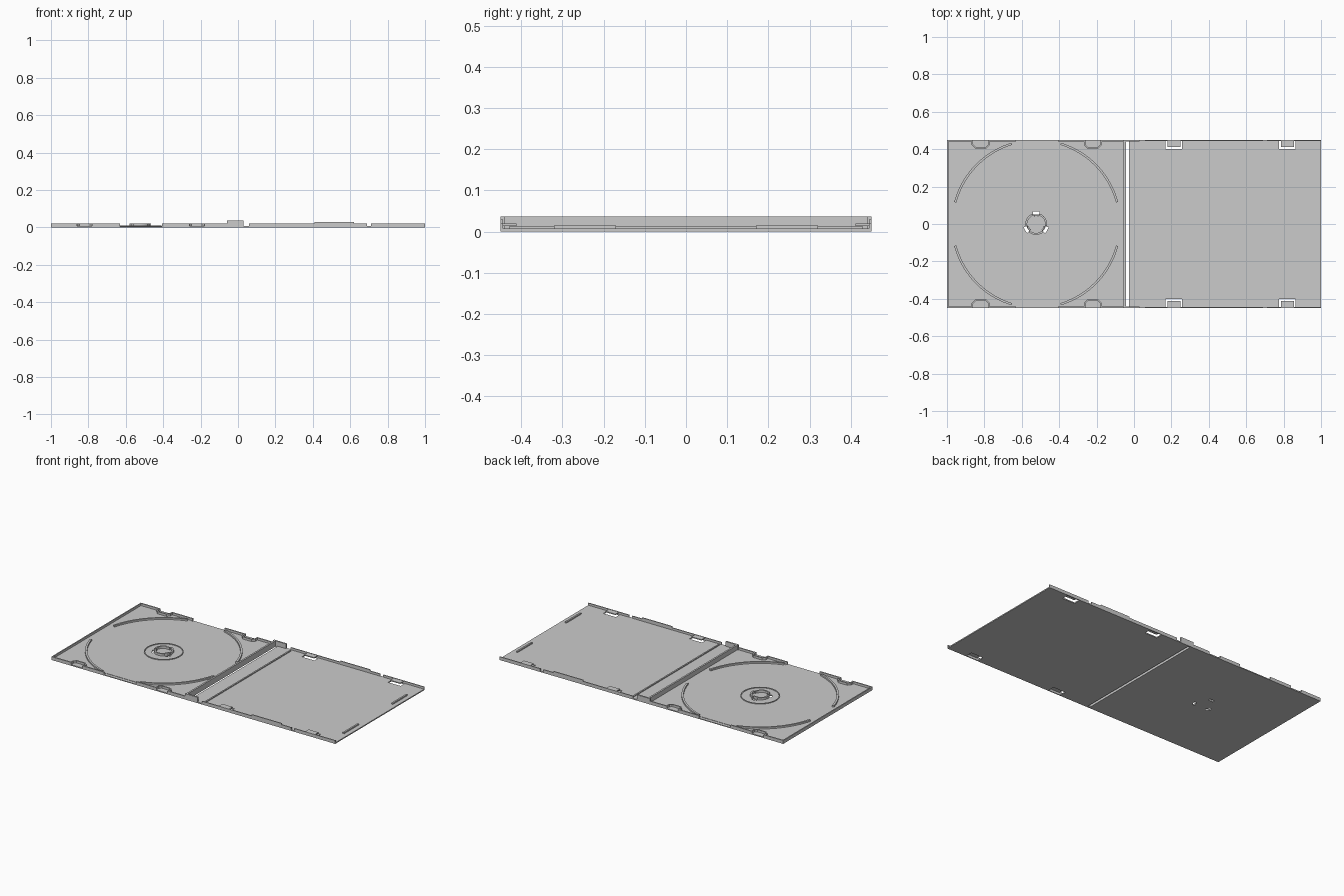
import bpy, bmesh
from math import cos, sin, radians
from mathutils import Vector

cube = bpy.data.objects.get("Cube")
if cube:
    bpy.data.objects.remove(cube, do_unlink=True)

grey = bpy.data.materials.new("light grey plastic")
grey.use_nodes = True
colour = (0.6, 0.6, 0.6, 1)
grey.diffuse_color = colour
grey.node_tree.nodes["Principled BSDF"].inputs["Base Color"].default_value = colour

FLOOR, WALL, EDGE, SPINE = 0.007, 0.021, 0.45, 0.037
HUB = Vector((-0.523, 0))


def finish(name, bm):
    bmesh.ops.recalc_face_normals(bm, faces=bm.faces)
    mesh = bpy.data.meshes.new(name)
    bm.to_mesh(mesh)
    bm.free()
    mesh.materials.append(grey)
    obj = bpy.data.objects.new(name, mesh)
    bpy.context.collection.objects.link(obj)
    return obj


def prism(name, outline, z0, z1):
    bm = bmesh.new()
    face = bm.faces.new([bm.verts.new((p[0], p[1], z0)) for p in outline])
    top = bmesh.ops.extrude_face_region(bm, geom=[face])["geom"]
    verts = [v for v in top if isinstance(v, bmesh.types.BMVert)]
    bmesh.ops.translate(bm, vec=(0, 0, z1 - z0), verts=verts)
    return finish(name, bm)


def box(name, x0, x1, y0, y1, z0, z1):
    return prism(name, [(x0, y0), (x1, y0), (x1, y1), (x0, y1)], z0, z1)


def strip(name, path, width, z0, z1, closed=False):
    """Upright wall along a path, thickened to the right of its direction."""
    pts = [Vector(p) for p in path]
    n = len(pts)
    bm = bmesh.new()
    rows = []
    for i, p in enumerate(pts):
        before = pts[i - 1] if i or closed else None
        after = pts[(i + 1) % n] if i < n - 1 or closed else None
        dirs = [d.normalized() for d in
                ([p - before] if before else []) + ([after - p] if after else [])]
        normals = [Vector((d.y, -d.x)) for d in dirs]
        mid = sum(normals, Vector((0, 0))).normalized()
        q = p + mid * width / max(mid.dot(normals[0]), 0.3)
        rows.append([bm.verts.new((*c, z)) for c, z in
                     ((p, z0), (q, z0), (q, z1), (p, z1))])
    for i in range(n if closed else n - 1):
        a, b = rows[i], rows[(i + 1) % n]
        for k in range(4):
            bm.faces.new((a[k], a[(k + 1) % 4], b[(k + 1) % 4], b[k]))
    if not closed:
        bm.faces.new(rows[0])
        bm.faces.new(rows[-1])
    return finish(name, bm)


def arc(radius, start, end, steps, centre=HUB):
    angles = [radians(start + (end - start) * i / steps) for i in range(steps + 1)]
    return [centre + Vector((cos(a), sin(a))) * radius for a in angles]


def cut(target, cutters):
    for cutter in cutters:
        cutter.hide_render = True
        mod = target.modifiers.new("cut", 'BOOLEAN')
        mod.operation, mod.solver, mod.object = 'DIFFERENCE', 'EXACT', cutter
        bpy.context.view_layer.objects.active = target
        bpy.ops.object.modifier_apply(modifier=mod.name)
        bpy.data.objects.remove(cutter, do_unlink=True)


def smooth(obj):
    bpy.ops.object.select_all(action='DESELECT')
    obj.select_set(True)
    bpy.context.view_layer.objects.active = obj
    bpy.ops.object.shade_smooth_by_angle(angle=radians(30))


# Tray floor with finger recesses and clip openings
tray = box("tray_floor", -1, -0.045, -EDGE, EDGE, 0, FLOOR)
cutters = []
for s in (-1, 1):
    y0, y1 = sorted((s * 0.43, s * 0.5))
    cutters.append(box("finger_cutter", -0.63, -0.40, y0, y1, FLOOR - 0.002, 0.05))
for a in (90, 210, 330):
    cutters.append(prism("clip_cutter", arc(0.068, a - 16, a + 16, 4)
                         + arc(0.052, a + 16, a - 16, 4), -0.01, 0.05))
cut(tray, cutters)

# Tray end wall and spine wall
box("tray_end_wall", -1, -0.993, -EDGE, EDGE, 0, WALL)
box("spine_wall", -0.055, -0.044, -EDGE, EDGE, 0, SPINE)


def notched(x0, x1, notch):
    """Side wall path that steps inward around a notch."""
    a, b, deep, c = notch - 0.04, notch + 0.04, 0.413, 0.012
    return [(x0, EDGE), (a, EDGE), (a, deep + c), (a + c, deep),
            (b - c, deep), (b, deep + c), (b, EDGE), (x1, EDGE)]


for s, side in ((1, "back"), (-1, "front")):
    # Tray side walls with tab notches
    for x0, x1, notch in ((-1, -0.63, -0.82), (-0.405, -0.05, -0.22)):
        path = notched(x0, x1, notch)
        if s < 0:
            path = [(x, -y) for x, y in reversed(path)]
        strip(f"tray_wall_{side}", path, 0.008, 0.001, WALL)
    # Hinge arms
    y0, y1 = sorted((s * 0.44, s * EDGE))
    box(f"hinge_arm_{side}", -0.06, 0.03, y0, y1, 0, SPINE)
    # Lid side walls, with a small gap and a raised grip
    y0, y1 = sorted((s * 0.444, s * EDGE))
    box(f"lid_wall_{side}", 0.06, 0.69, y0, y1, 0, WALL)
    box(f"lid_wall_end_{side}", 0.712, 1, y0, y1, 0, WALL)
    box(f"lid_grip_{side}", 0.41, 0.62, y0, y1, WALL, 0.029)
    # Rib near the lid end
    y0, y1 = sorted((s * 0.17, s * 0.32))
    box(f"lid_end_rib_{side}", 0.962, 0.972, y0, y1, FLOOR, 0.015)

# Disc rim arcs
for start in (15, 107, 195, 287):
    smooth(strip("disc_rim", arc(0.442, start, start + 58, 20), 0.012, FLOOR - 0.001, 0.017))

# Hub ring and centre clips
smooth(strip("hub_ring", arc(0.114, 0, 352.5, 47), -0.006, FLOOR - 0.001, 0.011, True))
for start in (108, 228, 348):
    smooth(strip("hub_clip", arc(0.058, start, start + 84, 14), -0.01, FLOOR - 0.001, WALL))
for a in (90, 210, 330):
    smooth(strip("hub_tooth", arc(0.05, a - 16, a + 16, 4), -0.008, FLOOR - 0.001, WALL))

# Lid floor, slots and holding tabs
lid = box("lid_floor", -0.028, 1, -EDGE, EDGE, 0, FLOOR)
slots = []
for x in (0.213, 0.82):
    for s in (-1, 1):
        y0, y1 = sorted((s * 0.402, s * 0.444))
        slots.append(box("slot_cutter", x - 0.044, x + 0.044, y0, y1, -0.01, 0.05))
        y0, y1 = sorted((s * 0.411, s * 0.446))
        box("lid_tab", x - 0.035, x + 0.035, y0, y1, 0.014, 0.02)
cut(lid, slots)
box("lid_hinge_rib", 0.065, 0.074, -0.43, 0.43, FLOOR - 0.001, 0.013)
